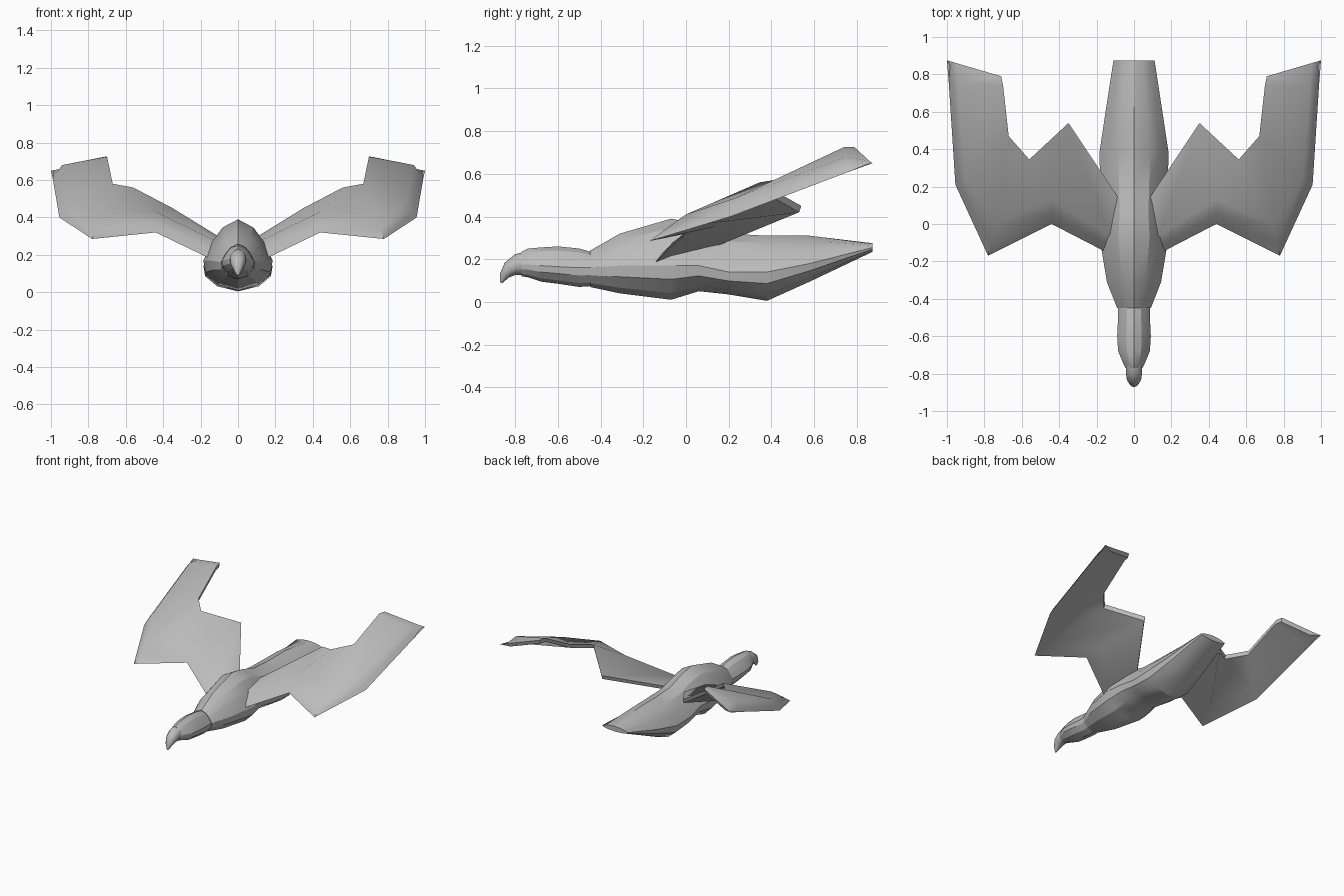
import bpy
import bmesh
import math
from mathutils import Vector

default_cube = bpy.data.objects.get("Cube")
if default_cube:
    bpy.data.objects.remove(default_cube, do_unlink=True)

gray = bpy.data.materials.new("plain gray")
gray.use_nodes = True
gray.diffuse_color = (0.5, 0.5, 0.5, 1)
gray.node_tree.nodes["Principled BSDF"].inputs["Base Color"].default_value = gray.diffuse_color


def loft(name, rings, smooth_angle):
    """Skin a closed surface through rings of equal point count."""
    bm = bmesh.new()
    loops = [[bm.verts.new(point) for point in ring] for ring in rings]
    count = len(loops[0])
    for near, far in zip(loops, loops[1:]):
        for i in range(count):
            j = (i + 1) % count
            bm.faces.new((near[i], near[j], far[j], far[i]))
    bm.faces.new(loops[0])
    bm.faces.new(loops[-1])
    bmesh.ops.recalc_face_normals(bm, faces=bm.faces)
    mesh = bpy.data.meshes.new(name)
    bm.to_mesh(mesh)
    bm.free()
    mesh.materials.append(gray)
    part = bpy.data.objects.new(name, mesh)
    bpy.context.collection.objects.link(part)
    bpy.ops.object.select_all(action="DESELECT")
    part.select_set(True)
    bpy.context.view_layer.objects.active = part
    bpy.ops.object.shade_smooth_by_angle(angle=math.radians(smooth_angle))
    return part


def torso_ring(y, top, middle, bottom, half_width):
    """Faceted cross-section: narrow back, wide flanks, keeled belly."""
    rise, drop = top - middle, middle - bottom
    right = [
        (0, top),
        (half_width * 0.45, top - rise * 0.2),
        (half_width * 0.75, middle + rise * 0.45),
        (half_width, middle),
        (half_width * 0.95, middle - drop * 0.4),
        (half_width * 0.6, middle - drop * 0.8),
        (0, bottom),
    ]
    left = [(-x, z) for x, z in right[-2:0:-1]]
    return [Vector((x, y, z)) for x, z in right + left]


# Body with tail: y, top, widest height, bottom, half width
torso = [
    (-0.45, 0.24, 0.16, 0.07, 0.09),
    (-0.31, 0.32, 0.17, 0.04, 0.145),
    (-0.07, 0.39, 0.17, 0.01, 0.185),
    (0.06, 0.365, 0.17, 0.05, 0.17),
    (0.2, 0.32, 0.14, 0.035, 0.18),
    (0.38, 0.31, 0.14, 0.005, 0.185),
    (0.58, 0.31, 0.18, 0.095, 0.155),
    (0.875, 0.275, 0.255, 0.235, 0.11),
]
loft("body_and_tail", [torso_ring(*row) for row in torso], 25)

# Head
head = [
    (-0.43, 0.23, 0.16, 0.075, 0.085),
    (-0.5, 0.25, 0.16, 0.07, 0.085),
    (-0.6, 0.26, 0.165, 0.085, 0.09),
    (-0.68, 0.255, 0.17, 0.095, 0.085),
    (-0.74, 0.25, 0.175, 0.115, 0.06),
    (-0.77, 0.235, 0.175, 0.12, 0.045),
]
loft("head", [torso_ring(*row) for row in head], 25)


def beak_ring(y, z, tilt, width, height):
    """Ellipse square to the downward-curving beak path."""
    ring = []
    for i in range(10):
        turn = math.tau * i / 10
        lift = height * math.cos(turn)
        ring.append((width * math.sin(turn),
                     y - lift * math.sin(tilt), z + lift * math.cos(tilt)))
    return ring


# Hooked beak: centre y and z, tilt, half width, half height
beak = [
    (-0.75, 0.18, 0, 0.045, 0.055),
    (-0.79, 0.175, 0.2, 0.046, 0.05),
    (-0.825, 0.155, 0.7, 0.04, 0.038),
    (-0.85, 0.125, 1.1, 0.026, 0.023),
    (-0.866, 0.09, 1.3, 0.006, 0.006),
]
loft("beak", [beak_ring(*row) for row in beak], 50)

# Wing stations: leading edge, upper ridge, trailing edge
wing = [
    ((0.07, -0.15, 0.18), (0.04, -0.04, 0.25), (0.03, 0.1, 0.27)),
    ((0.15, -0.15, 0.18), (0.13, -0.06, 0.28), (0.09, 0.15, 0.29)),
    ((0.44, 0, 0.32), (0.44, 0.13, 0.43), (0.35, 0.54, 0.45)),
    ((0.78, -0.17, 0.285), (0.74, 0, 0.41), (0.56, 0.345, 0.56)),
    ((0.955, 0.21, 0.4), (0.9, 0.24, 0.49), (0.67, 0.47, 0.58)),
    ((0.99, 0.75, 0.605), (0.94, 0.75, 0.68), (0.7, 0.74, 0.725)),
    ((1, 0.875, 0.65), (0.95, 0.86, 0.66), (0.71, 0.79, 0.725)),
]


def wing_ring(side, lead, ridge, trail):
    """Thin cambered section, rounded in front and hollow below."""
    lead, ridge, trail = Vector(lead), Vector(ridge), Vector(trail)
    under = lead.lerp(trail, 0.3).lerp(ridge, 0.35)
    brow = lead.lerp(ridge, 0.5) + (lead - under) * 0.1
    thickness = Vector((0, 0.01, 0.03))
    ring = [lead, brow, ridge, trail, trail - thickness, under - thickness]
    return [(p.x * side, p.y, p.z) for p in ring]


for name, side in (("left_wing", 1), ("right_wing", -1)):
    loft(name, [wing_ring(side, *station) for station in wing], 40)
